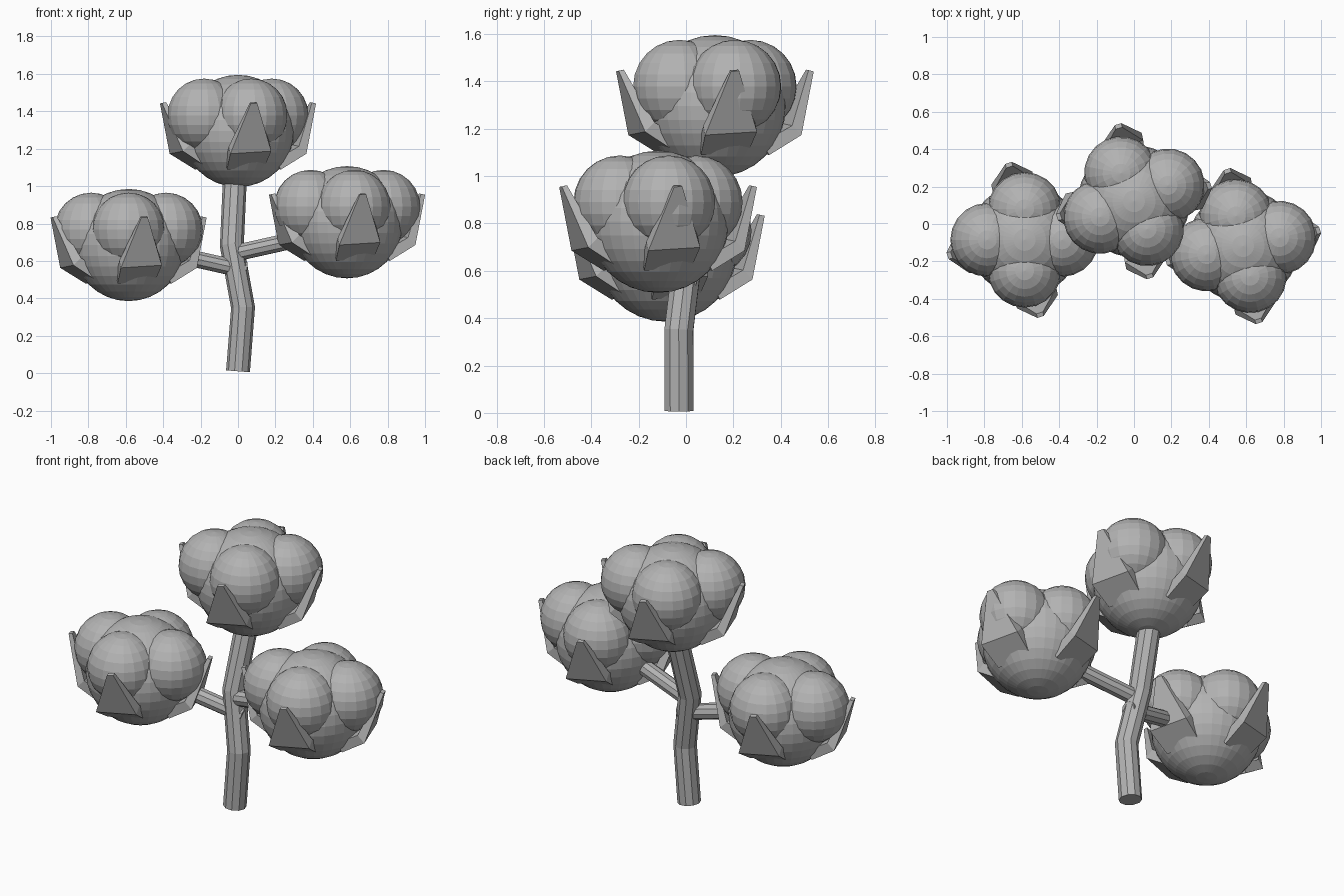
import bpy, bmesh, math
from mathutils import Vector, Matrix

cube = bpy.data.objects.get("Cube")
if cube:
    bpy.data.objects.remove(cube)

grey = bpy.data.materials.new("soft_grey")
grey.use_nodes = True
grey.diffuse_color = (0.45, 0.45, 0.45, 1)
grey.node_tree.nodes["Principled BSDF"].inputs["Base Color"].default_value = (0.45, 0.45, 0.45, 1)


def add_object(name, bm):
    bmesh.ops.recalc_face_normals(bm, faces=bm.faces)
    mesh = bpy.data.meshes.new(name)
    bm.to_mesh(mesh)
    bm.free()
    mesh.materials.append(grey)
    obj = bpy.data.objects.new(name, mesh)
    bpy.context.collection.objects.link(obj)
    return obj


def loft(bm, rings):
    """Skin a list of closed point loops and cap both ends."""
    loops = [[bm.verts.new(p) for p in ring] for ring in rings]
    n = len(loops[0])
    for a, b in zip(loops, loops[1:]):
        for i in range(n):
            j = (i + 1) % n
            bm.faces.new((a[i], a[j], b[j], b[i]))
    bm.faces.new(loops[0][::-1])
    bm.faces.new(loops[-1])


def tube(name, path, radius, sides=10):
    """Faceted tube with mitred bends along a path."""
    pts = [Vector(p) for p in path]
    rings = []
    for i, p in enumerate(pts):
        along = (pts[min(i + 1, len(pts) - 1)] - pts[max(i - 1, 0)]).normalized()
        side = along.cross(Vector((0, 1, 0.3))).normalized()
        up = along.cross(side)
        turns = [math.tau * k / sides for k in range(sides)]
        rings.append([p + radius * (math.cos(t) * side + math.sin(t) * up) for t in turns])
    bm = bmesh.new()
    loft(bm, rings)
    return add_object(name, bm)


def ball(name, centre, radius, segments, rings, turn):
    bm = bmesh.new()
    place = Matrix.Translation(centre) @ Matrix.Rotation(turn, 4, "Z")
    bmesh.ops.create_uvsphere(bm, u_segments=segments, v_segments=rings, radius=radius, matrix=place)
    return add_object(name, bm)


# Bract section: outer radius, outer height, inner radius, inner height, half width
BRACT = [(0.20, -0.20, 0.17, -0.15, 0.105),
         (0.335, -0.115, 0.295, -0.075, 0.115),
         (0.418, 0.148, 0.396, 0.153, 0.018)]


def bract(name, centre, angle):
    """Bent leaf that runs out under the boll and then up to a point."""
    turn = Matrix.Rotation(angle, 3, "Z")
    rings = []
    for ro, zo, ri, zi, w in BRACT:
        ring = []
        for r, z, v in ((ro, zo, -w), (ro, zo, w), (ri, zi, w), (ri, zi, -w)):
            ring.append(centre + turn @ Vector((r, v - 0.11 * r, z + 0.06 * v)))
        rings.append(ring)
    bm = bmesh.new()
    loft(bm, rings)
    return add_object(name, bm)


def boll(name, centre, degrees):
    """Round core, four fluffy lobes and four bracts."""
    centre = Vector(centre)
    turn = math.radians(degrees)
    ball(name + "_core", centre, 0.3, 32, 16, turn)
    for k in range(4):
        reach = 0.165 if k % 2 else 0.2
        a = turn + k * math.pi / 2
        offset = Vector((reach * math.cos(a), reach * math.sin(a), 0.083))
        ball(f"{name}_lobe_{k + 1}", centre + offset, 0.197, 20, 12, turn)
        bract(f"{name}_bract_{k + 1}", centre, math.radians(18) + k * math.pi / 2)


# Stem and side branches
tube("stem", [(0, -0.03, 0.01), (0.027, -0.03, 0.35), (-0.033, 0.01, 0.68), (-0.015, 0.12, 1.08)], 0.064)
tube("right_branch", [(0.04, 0, 0.55), (-0.45, -0.07, 0.66)], 0.046)
tube("left_branch", [(-0.02, 0, 0.64), (0.45, -0.09, 0.745)], 0.046)

# Bolls
boll("top_boll", (0, 0.122, 1.295), 25)
boll("left_boll", (0.583, -0.118, 0.807), 13)
boll("right_boll", (-0.585, -0.085, 0.685), 0)
